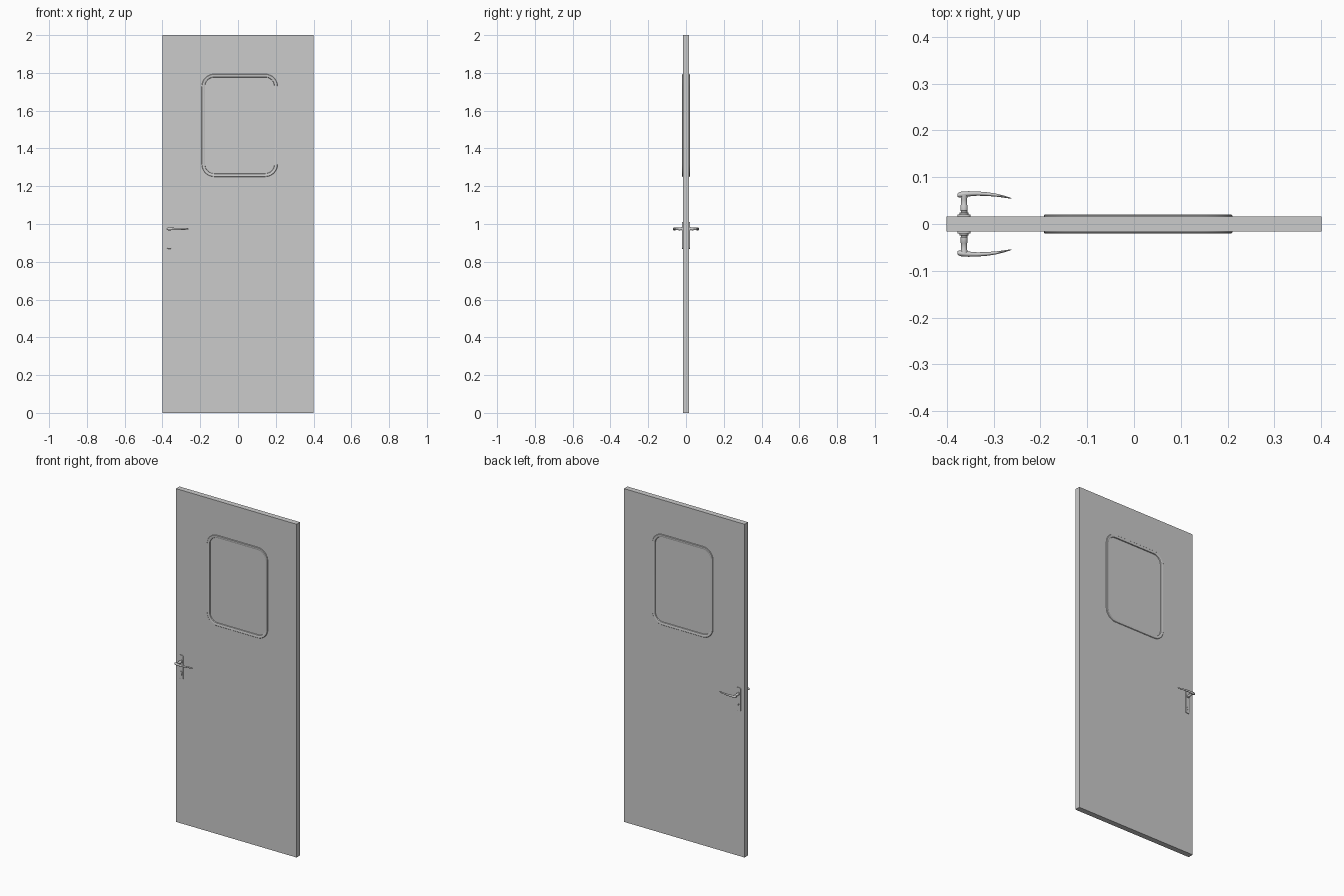
import bpy, bmesh
from math import sin, cos, pi, radians

if "Cube" in bpy.data.objects:
    bpy.data.objects.remove(bpy.data.objects["Cube"])

HX, HZ = -0.363, 0.974      # handle axis
WX, WZ = 0.009, 1.522       # window centre


def rounded(cx, cz, w, h, r, seg=8):
    """Rounded rectangle outline in the x-z plane."""
    pts = []
    for k, (sx, sz) in enumerate([(1, 1), (-1, 1), (-1, -1), (1, -1)]):
        for i in range(seg + 1):
            a = (k + i / seg) * pi / 2
            pts.append((cx + sx * (w / 2 - r) + r * cos(a),
                        cz + sz * (h / 2 - r) + r * sin(a)))
    return pts


def finish(ob, angle=35):
    bpy.ops.object.select_all(action='DESELECT')
    ob.select_set(True)
    bpy.context.view_layer.objects.active = ob
    if ob.type == 'CURVE':
        bpy.ops.object.convert(target='MESH')
        ob = bpy.context.object
    bpy.ops.object.shade_smooth_by_angle(angle=radians(angle))
    return ob


def slab(name, loops, y0, y1, bevel=0.0):
    """Filled outline (extra loops are holes) extruded from y0 to y1."""
    cu = bpy.data.curves.new(name, 'CURVE')
    cu.dimensions, cu.fill_mode = '2D', 'BOTH'
    cu.extrude = (y1 - y0) / 2 - bevel
    cu.bevel_depth, cu.offset, cu.bevel_resolution = bevel, -bevel, 2
    for loop in loops:
        sp = cu.splines.new('POLY')
        sp.points.add(len(loop) - 1)
        for p, (x, z) in zip(sp.points, loop):
            p.co = (x, z, 0, 1)
        sp.use_cyclic_u = True
    ob = bpy.data.objects.new(name, cu)
    ob.rotation_euler = (pi / 2, 0, 0)
    ob.location.y = (y0 + y1) / 2
    bpy.context.collection.objects.link(ob)
    return finish(ob)


def loft(name, rings, cap=True, closed=False):
    """Skin a list of equal-length point rings."""
    bm = bmesh.new()
    rows = [[bm.verts.new(p) for p in ring] for ring in rings]
    n = len(rows[0])
    pairs = list(zip(rows, rows[1:])) + ([(rows[-1], rows[0])] if closed else [])
    for a, b in pairs:
        for i in range(n):
            j = (i + 1) % n
            bm.faces.new((a[i], a[j], b[j], b[i]))
    if cap:
        bm.faces.new(rows[0])
        bm.faces.new(rows[-1])
    bmesh.ops.recalc_face_normals(bm, faces=bm.faces)
    me = bpy.data.meshes.new(name)
    bm.to_mesh(me)
    bm.free()
    ob = bpy.data.objects.new(name, me)
    bpy.context.collection.objects.link(ob)
    return finish(ob)


# door leaf with window opening, and the pane that fills it
slab("door_leaf", [[(-0.4, 0), (0.4, 0), (0.4, 2), (-0.4, 2)],
                   rounded(WX, WZ, 0.376, 0.52, 0.055)], -0.0165, 0.0165)
slab("window_pane", [rounded(WX, WZ, 0.38, 0.524, 0.057)], -0.0135, 0.0135)

N = 20
CIRCLE = [(cos(2 * pi * i / N), sin(2 * pi * i / N)) for i in range(N)]
# neck profile: (radius, distance from door centre)
NECK = [(0.0095, 0.018), (0.0095, 0.024), (0.007, 0.025), (0.007, 0.028),
        (0.0078, 0.029), (0.0078, 0.039), (0.0065, 0.041), (0.0062, 0.052),
        (0.0075, 0.059), (0.008, 0.064)]
# lever sections: x, distance from door, half depth, half height
LEVER = [(-0.3775, 0.0615, 0.001, 0.002), (-0.3765, 0.0615, 0.004, 0.005),
         (-0.372, 0.0625, 0.006, 0.007), (-0.363, 0.0635, 0.0062, 0.0075),
         (-0.353, 0.0645, 0.0055, 0.007), (-0.335, 0.0650, 0.0045, 0.006),
         (-0.315, 0.0640, 0.0040, 0.0055), (-0.295, 0.0617, 0.0032, 0.005),
         (-0.278, 0.0585, 0.0022, 0.0045), (-0.265, 0.0556, 0.0012, 0.0035),
         (-0.262, 0.0548, 0.0006, 0.0015)]
# window trim section: inset from outer edge, distance from door centre
TRIM = [(0.0, 0.015), (0.0, 0.0185), (0.002, 0.0205), (0.010, 0.0205),
        (0.016, 0.0185), (0.018, 0.012)]

for side, s in (("front", -1), ("back", 1)):
    # raised trim around the window
    loft(side + "_window_trim",
         [[(x, s * y, z) for x, z in
           rounded(WX, WZ, 0.402 - 2 * d, 0.544 - 2 * d, 0.066 - d)]
          for d, y in TRIM], cap=False, closed=True)
    # backplate
    y0, y1 = sorted((s * 0.0155, s * 0.0205))
    slab(side + "_handle_plate",
         [rounded(HX, 0.94, 0.028, 0.143, 0.009)], y0, y1, 0.0012)
    # handle neck and curved tapering lever
    loft(side + "_handle_neck",
         [[(HX + r * c, s * y, HZ + r * q) for c, q in CIRCLE] for r, y in NECK])
    loft(side + "_handle_lever",
         [[(x, s * (y + a * c), HZ + b * q) for c, q in CIRCLE]
          for x, y, a, b in LEVER])

# lock cylinder with key slot, running through the door
KZ, R, W = 0.908, 0.0075, 0.0042
head = [(HX + R * cos(radians(a)), KZ + R * sin(radians(a)))
        for a in range(-56, 237, 16)]
foot = [(HX - W, KZ - 0.016), (HX - W * 0.6, KZ - 0.019),
        (HX + W * 0.6, KZ - 0.019), (HX + W, KZ - 0.016)]
slab("lock_cylinder", [head + foot, rounded(HX, KZ, 0.002, 0.008, 0.0005, 2)],
     -0.0222, 0.0222)
